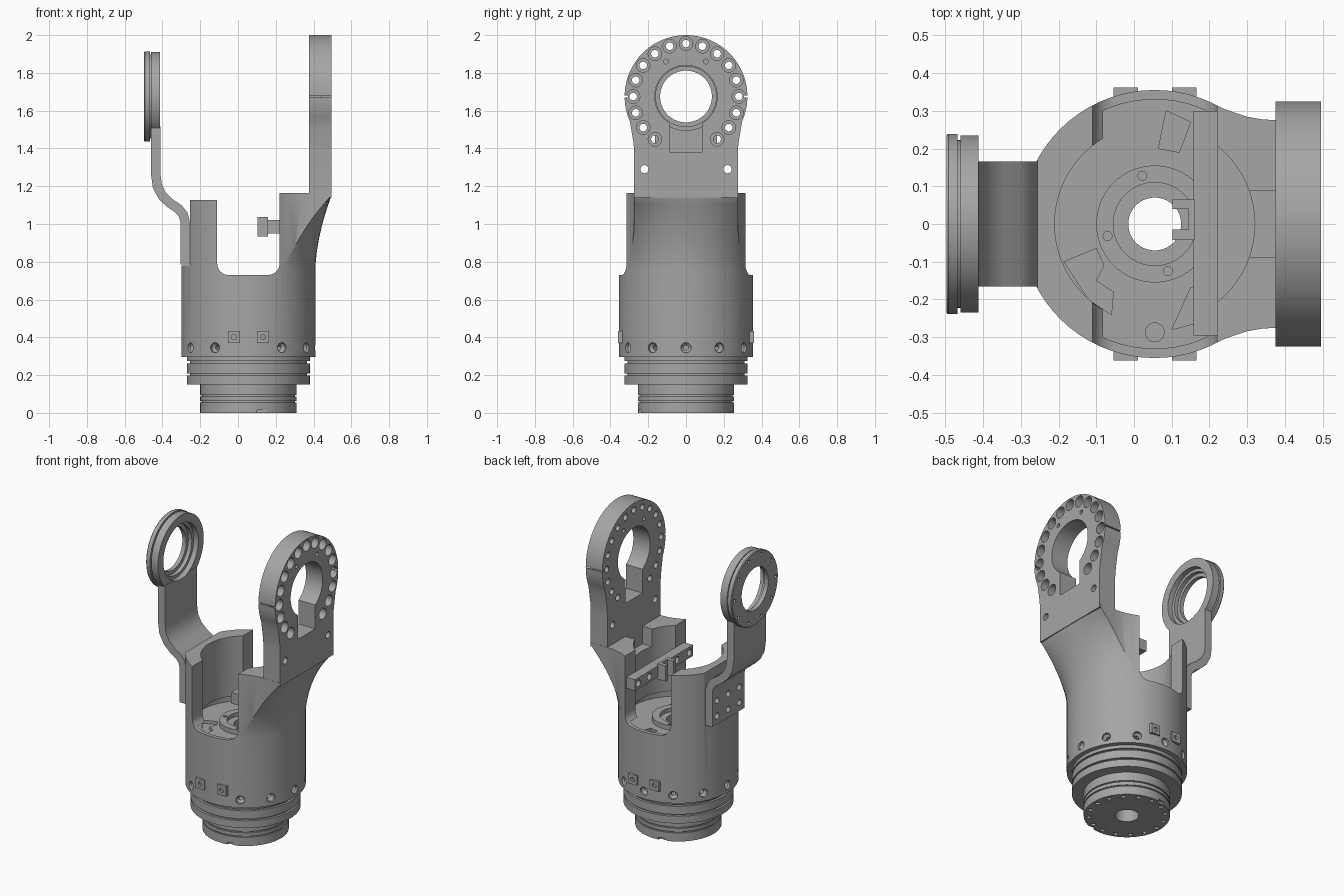
import bpy, bmesh
from math import sin, cos, pi, radians, sqrt
from mathutils import Matrix, Vector

if "Cube" in bpy.data.objects:
    bpy.data.objects.remove(bpy.data.objects["Cube"])

grey = bpy.data.materials.new("machined grey")
grey.use_nodes = True
grey.diffuse_color = (0.38, 0.38, 0.38, 1)
grey.node_tree.nodes["Principled BSDF"].inputs["Base Color"].default_value = (0.38, 0.38, 0.38, 1)

AX = 0.055      # x of the main axis
HUB = 1.675     # height of the two side bearings
R = 0.355       # housing radius


def finish(name, bm):
    bmesh.ops.remove_doubles(bm, verts=bm.verts, dist=1e-5)
    bmesh.ops.recalc_face_normals(bm, faces=bm.faces)
    me = bpy.data.meshes.new(name)
    bm.to_mesh(me)
    bm.free()
    me.materials.append(grey)
    ob = bpy.data.objects.new(name, me)
    bpy.context.collection.objects.link(ob)
    return ob


def prism(name, pts, axis, a, b):
    """Extrude a 2D outline along an axis from a to b."""
    place = {"x": lambda p, d: (d, p[0], p[1]),
             "y": lambda p, d: (p[0], d, p[1]),
             "z": lambda p, d: (p[0], p[1], d)}[axis]
    bm = bmesh.new()
    lo, hi = ([bm.verts.new(place(p, d)) for p in pts] for d in (a, b))
    bm.faces.new(lo)
    bm.faces.new(hi)
    for i in range(len(pts)):
        j = (i + 1) % len(pts)
        bm.faces.new((lo[i], lo[j], hi[j], hi[i]))
    return finish(name, bm)


def box(name, x, y, z):
    return prism(name, [(x[0], y[0]), (x[1], y[0]), (x[1], y[1]), (x[0], y[1])], "z", *z)


def lathe(name, profile, centre=(AX, 0, 0), direction=(0, 0, 1), n=72):
    """Revolve a closed (radius, height) outline about a direction."""
    bm = bmesh.new()
    vs = [bm.verts.new((r, 0, h)) for r, h in profile]
    es = [bm.edges.new((vs[i - 1], vs[i])) for i in range(len(vs))]
    bmesh.ops.spin(bm, geom=vs + es, axis=(0, 0, 1), cent=(0, 0, 0), angle=2 * pi, steps=n)
    bmesh.ops.dissolve_degenerate(bm, dist=1e-6, edges=bm.edges)
    turn = Vector((0, 0, 1)).rotation_difference(Vector(direction)).to_matrix().to_4x4()
    bm.transform(Matrix.Translation(centre) @ turn)
    return finish(name, bm)


def rod(r, a, b, centre=(AX, 0, 0), direction=(0, 0, 1), n=24):
    return lathe("cutter", [(0, a), (r, a), (r, b), (0, b)], centre, direction, n)


def combine(ob, tools, op="DIFFERENCE"):
    for tool in tools:
        mod = ob.modifiers.new("shape", "BOOLEAN")
        mod.operation, mod.solver, mod.object = op, "EXACT", tool
        bpy.context.view_layer.objects.active = ob
        bpy.ops.object.modifier_apply(modifier=mod.name)
        bpy.data.objects.remove(tool)


def merge(obs):
    """Join separate cutters into one mesh."""
    bm = bmesh.new()
    for ob in obs:
        bm.from_mesh(ob.data)
        bpy.data.objects.remove(ob)
    return finish("cutter", bm)


# Base spigot and grooved collar
def grooved(name, r, z0, z1, bore, grooves, w, depth):
    pts = [(bore, z0), (r, z0)]
    for g in grooves:
        pts += [(r, g - w), (r - depth, g - w), (r - depth, g + w), (r, g + w)]
    return lathe(name, pts + [(r, z1), (bore, z1)])


base = grooved("base_spigot", 0.255, 0, 0.16, 0.07, (0.06, 0.09), 0.004, 0.008)
ring = [(AX + 0.225 * cos(k * pi / 8), 0.225 * sin(k * pi / 8), 0) for k in range(16)]
combine(base, [merge([rod(0.014, -0.01, 0.03, c, n=12) for c in ring]),
               box("cutter", (0.1, 0.15), (-0.3, -0.235), (-0.01, 0.015)),
               box("cutter", (-0.03, 0.02), (0.235, 0.3), (-0.01, 0.015))])
collar = grooved("collar", 0.325, 0.15, 0.295, 0.07, (0.203, 0.268), 0.006, 0.015)

# Housing cylinder, then the shoulder that blends it into the tall arm
body = lathe("housing", [(0, 0.295), (R, 0.295), (R, 1.165), (0, 1.165)])
W, NY, NZ = 0.313, 24, 14
bm = bmesh.new()
rows = []
for k in range(NZ + 1):
    z = 0.74 + (1.165 - 0.74) * k / NZ
    ease = min(1, (z - 0.74) / 0.41) ** 1.8
    row = [(0.15, W, z), (0.15, -W, z)]
    for i in range(NY + 1):
        y = W * (2 * i / NY - 1)
        x = AX + sqrt(R * R - y * y) - 0.001
        row.append((x + (0.495 - x) * ease, y, z))
    rows.append([bm.verts.new(p) for p in row])
bm.faces.new(rows[0])
bm.faces.new(rows[-1])
for lo, hi in zip(rows, rows[1:]):
    for i in range(len(lo)):
        j = (i + 1) % len(lo)
        bm.faces.new((lo[i], lo[j], hi[j], hi[i]))
shoulder = finish("shoulder", bm)
side = [(0.1, 0.312), (0.22, 0.312), (0.26, 0.297), (0.3, 0.284), (0.34, 0.277), (0.38, 0.275), (0.6, 0.275)]
plan = side + [(x, -y) for x, y in reversed(side)]
combine(shoulder, [prism("cutter", plan, "z", 0.6, 1.3)], "INTERSECT")

# Tall arm: round head with a flared neck
edge = [(0.274, 1.14), (0.274, 1.38), (0.278, 1.43), (0.29, 1.5)]
arc = [(0.325 * cos(radians(a)), HUB + 0.325 * sin(radians(a))) for a in range(-24, 205, 4)]
outline = edge + arc + [(-y, z) for y, z in reversed(edge)]
arm = prism("tall_arm", outline, "x", 0.375, 0.495)
combine(body, [shoulder, arm], "UNION")

# Cavity, side windows and trimmed walls
cavity = lathe("cutter", [(0, 0.2), (0.07, 0.2), (0.07, 0.68), (0.11, 0.68), (0.11, 0.705), (0.155, 0.705),
                          (0.155, 0.675), (0.33, 0.675), (0.33, 0.74), (0.265, 0.74), (0.265, 1.3), (0, 1.3)])
r = 0.06
window = [(-0.11, 1.4), (0.22, 1.4)]
window += [(0.22 - r + r * cos(a * pi / 12), 0.73 + r - r * sin(a * pi / 12)) for a in range(7)]
window += [(-0.11 + r - r * sin(a * pi / 12), 0.73 + r - r * cos(a * pi / 12)) for a in range(7)]
combine(body, [cavity, prism("cutter", window, "y", -0.5, 0.5),
               box("cutter", (-0.6, -0.05), (-0.5, 0.5), (1.127, 1.4)),
               box("cutter", (-0.6, -0.255), (-0.5, 0.5), (0.78, 1.4)),
               box("cutter", (0.29, 0.375), (-0.088, 0.088), (1.05, 1.4))])

# Bore, keyway, bolt circle and clamp split in the arm head
bolt = [(0, -0.1), (0.02, -0.1), (0.02, 0.01), (0.036, 0.01), (0.036, 0.1), (0, 0.1)]
bolts = [lathe("cutter", bolt, (0.435, 0.28 * sin(radians(a)), HUB + 0.28 * cos(radians(a))), (1, 0, 0), 20)
         for a in range(-144, 145, 18)]
small = [rod(s, 0.3, 0.6, (0, y * m, z), (1, 0, 0), 16)
         for y, z, s in ((0.22, 1.29, 0.022), (0.105, 1.86, 0.013)) for m in (-1, 1)]
combine(body, [rod(0.165, 0.3, 0.6, (0, 0, HUB), (1, 0, 0), 64),
               box("cutter", (0.3, 0.6), (-0.088, 0.088), (1.38, 1.6)), merge(bolts + small),
               merge([box("cutter", (0.3, 0.6), (0.318 * m - 0.01, 0.318 * m + 0.01),
                          (HUB - 0.004, HUB + 0.004)) for m in (-1, 1)])])

# Radial screw holes around the foot, floor screws and floor pockets
screw = [(0, 0.28), (0.013, 0.28), (0.013, 0.325), (0.027, 0.34), (0.027, 0.4), (0, 0.4)]
radial = [lathe("cutter", screw, (AX, 0, 0.345), (cos(k * pi / 6), sin(k * pi / 6), 0), 16) for k in range(12)]
floor = [rod(0.012, 0.66, 0.73, c, n=12) for c in ((0.022, 0.128, 0), (-0.07, -0.032, 0), (0.09, -0.125, 0))]
floor.append(rod(0.025, 0.66, 0.69, (AX, -0.287, 0)))
pockets = [[(-0.185, -0.1), (-0.1, -0.065), (-0.08, -0.11), (-0.1, -0.15), (-0.055, -0.18), (-0.06, -0.24), (-0.12, -0.2)],
           [(0.085, 0.3), (0.065, 0.2), (0.12, 0.19), (0.15, 0.27)],
           [(0.1, -0.28), (0.15, -0.17), (0.22, -0.14), (0.21, -0.25)]]
floor += [prism("cutter", p, "z", 0.655, 0.69) for p in pockets]
combine(body, [merge(radial), merge(floor)])

# Square tabs with a hole, front and back
for label, m in (("front", -1), ("back", 1)):
    for i, x in enumerate((-0.022, 0.133)):
        tab = box(f"{label}_tab_{i + 1}", (x - 0.032, x + 0.032), sorted((0.325 * m, 0.361 * m)), (0.37, 0.434))
        combine(tab, [rod(0.014, 0.34, 0.4, (x, 0, 0.402), (0, m, 0), 16)])

# Cross bar with its clip
bar = box("cross_bar", (0.157, 0.221), (-0.295, 0.3), (0.95, 1.022))
combine(bar, [merge([rod(0.022, 0.1, 0.19, (0, y, 0.986), (1, 0, 0), 16) for y in (-0.26, -0.13, 0.15, 0.265)])])
clip = box("bar_clip", (0.102, 0.16), (-0.042, 0.065), (0.935, 1.037))
combine(clip, [box("cutter", (0.09, 0.145), (-0.015, 0.04), (0.9, 1.1))])

# Bent strap of the slim arm, offset from a centre line
path = [Vector(p) for p in ((-0.435, 1.515), (-0.435, 1.26), (-0.427, 1.2), (-0.4, 1.148), (-0.36, 1.11),
                            (-0.315, 1.08), (-0.29, 1.05), (-0.28, 1.01), (-0.28, 0.785))]
left, right = [], []
for i, p in enumerate(path):
    d = (path[min(i + 1, len(path) - 1)] - path[max(i - 1, 0)]).normalized()
    if i in (1, len(path) - 2):
        d = Vector((0, -1))
    n = Vector((-d.y, d.x)) * 0.025
    left.append(p + n)
    right.append(p - n)
strap = prism("slim_arm", left + right[::-1], "y", -0.165, 0.165)
combine(strap, [rod(0.18, -0.6, -0.3, (0, 0, HUB), (1, 0, 0), 64),
                merge([rod(0.02, -0.32, -0.27, (0, y, z), (1, 0, 0), 16)
                       for y in (-0.115, 0, 0.115) for z in (0.84, 0.94)])])

# Stepped bearing ring on the slim arm
bearing = lathe("slim_arm_ring", [(0.137, -0.497), (0.235, -0.497), (0.239, -0.492), (0.239, -0.467), (0.222, -0.467),
                                  (0.222, -0.46), (0.235, -0.46), (0.235, -0.412), (0.18, -0.412), (0.18, -0.445),
                                  (0.16, -0.445), (0.16, -0.47), (0.137, -0.47)], (0, 0, HUB), (1, 0, 0))
combine(bearing, [merge([rod(0.011, -0.52, -0.48, (0, 0.21 * cos(k * pi / 5), HUB + 0.21 * sin(k * pi / 5)),
                             (1, 0, 0), 12) for k in range(10)])])

# Smooth round surfaces, keep hard edges
for ob in (o for o in bpy.context.collection.objects if o.type == "MESH"):
    bpy.ops.object.select_all(action="DESELECT")
    ob.select_set(True)
    bpy.context.view_layer.objects.active = ob
    bpy.ops.object.shade_smooth_by_angle(angle=radians(30))
